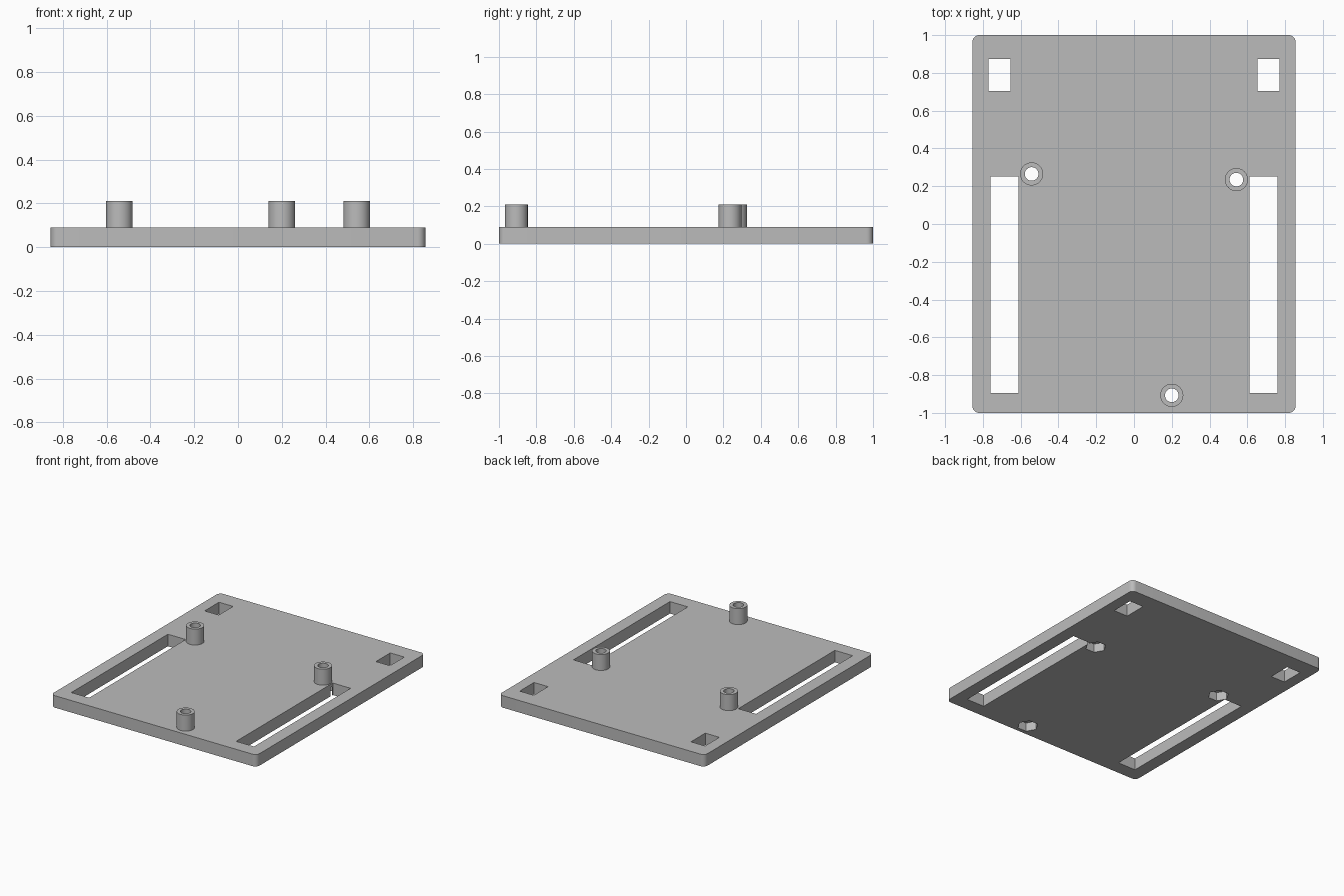
import bpy, bmesh, math
from mathutils import Matrix, Vector

old = bpy.data.objects.get("Cube")
if old:
    bpy.data.objects.remove(old, do_unlink=True)

WIDTH, LENGTH, THICK = 1.71, 2.0, 0.09
POST_TOP, POST_R, BORE_R = 0.21, 0.061, 0.036
NUT_R, NUT_DEPTH = 0.073, 0.065
SEGMENTS = 48
POSTS = {"left_post": (0.542, 0.235),
         "right_post": (-0.542, 0.265),
         "front_post": (0.2, -0.907)}

grey = bpy.data.materials.new("plain grey")
grey.use_nodes = True
grey.diffuse_color = (0.5, 0.5, 0.5, 1)
grey.node_tree.nodes["Principled BSDF"].inputs["Base Color"].default_value = (0.5, 0.5, 0.5, 1)


def add_object(name, bm):
    bmesh.ops.recalc_face_normals(bm, faces=bm.faces)
    mesh = bpy.data.meshes.new(name)
    bm.to_mesh(mesh)
    bm.free()
    mesh.materials.append(grey)
    obj = bpy.data.objects.new(name, mesh)
    bpy.context.collection.objects.link(obj)
    return obj


def box(name, x0, x1, y0, y1, z0, z1, corner=0):
    bm = bmesh.new()
    centre = Vector((x0 + x1, y0 + y1, z0 + z1)) / 2
    size = Matrix.Diagonal((x1 - x0, y1 - y0, z1 - z0, 1))
    bmesh.ops.create_cube(bm, size=1, matrix=Matrix.Translation(centre) @ size)
    if corner:
        upright = [e for e in bm.edges
                   if abs(e.verts[0].co.z - e.verts[1].co.z) > 0.01]
        bmesh.ops.bevel(bm, geom=upright, offset=corner, segments=6,
                        profile=0.5, affect='EDGES')
    return add_object(name, bm)


def prism(name, x, y, radius, sides, z0, z1):
    bm = bmesh.new()
    ring = [bm.verts.new((x + radius * math.cos(a), y + radius * math.sin(a), z0))
            for a in (math.tau * i / sides for i in range(sides))]
    base = bm.faces.new(ring)
    top = bmesh.ops.extrude_face_region(bm, geom=[base], use_keep_orig=True)
    moved = [v for v in top["geom"] if isinstance(v, bmesh.types.BMVert)]
    bmesh.ops.translate(bm, verts=moved, vec=(0, 0, z1 - z0))
    return add_object(name, bm)


def cut(target, cutter):
    # Apply one boolean difference, then drop the cutter
    cutter.hide_render = True
    mod = target.modifiers.new("cut", 'BOOLEAN')
    mod.operation, mod.solver, mod.object = 'DIFFERENCE', 'EXACT', cutter
    bpy.context.view_layer.update()
    graph = bpy.context.evaluated_depsgraph_get()
    mesh = bpy.data.meshes.new_from_object(target.evaluated_get(graph))
    target.modifiers.clear()
    target.data = mesh
    bpy.data.objects.remove(cutter, do_unlink=True)


def smooth(obj):
    bpy.ops.object.select_all(action='DESELECT')
    obj.select_set(True)
    bpy.context.view_layer.objects.active = obj
    bpy.ops.object.shade_smooth_by_angle(angle=math.radians(30))


# Base plate with rounded corners
plate = box("base_plate", -WIDTH / 2, WIDTH / 2, -LENGTH / 2, LENGTH / 2, 0, THICK, 0.035)

# Long side slots and square rear holes, mirrored
for side in (-1, 1):
    for inner, outer, y0, y1 in ((0.611, 0.759, -0.894, 0.252),
                                 (0.653, 0.77, 0.704, 0.874)):
        x0, x1 = sorted((side * inner, side * outer))
        cut(plate, box("slot_cutter", x0, x1, y0, y1, -0.1, 0.2))

# Hollow posts with screw bores and hexagonal nut pockets underneath
for name, (x, y) in POSTS.items():
    cut(plate, prism("bore_cutter", x, y, BORE_R, SEGMENTS, -0.1, 0.2))
    cut(plate, prism("nut_cutter", x, y, NUT_R, 6, -0.1, NUT_DEPTH))
    bm = bmesh.new()
    profile = [bm.verts.new((x + r, y, z)) for r, z in
               ((POST_R, THICK), (POST_R, POST_TOP), (BORE_R, POST_TOP), (BORE_R, THICK))]
    edges = [bm.edges.new(pair) for pair in zip(profile, profile[1:])]
    bmesh.ops.spin(bm, geom=profile + edges, cent=(x, y, 0), axis=(0, 0, 1),
                   angle=math.tau, steps=SEGMENTS, use_merge=True)
    bmesh.ops.remove_doubles(bm, verts=bm.verts, dist=0.0001)
    post = add_object(name, bm)
    # Open tubes: make sure the top rim faces up
    rim = max(post.data.polygons, key=lambda p: p.center.z)
    if rim.normal.z < 0:
        post.data.flip_normals()
    smooth(post)

smooth(plate)
